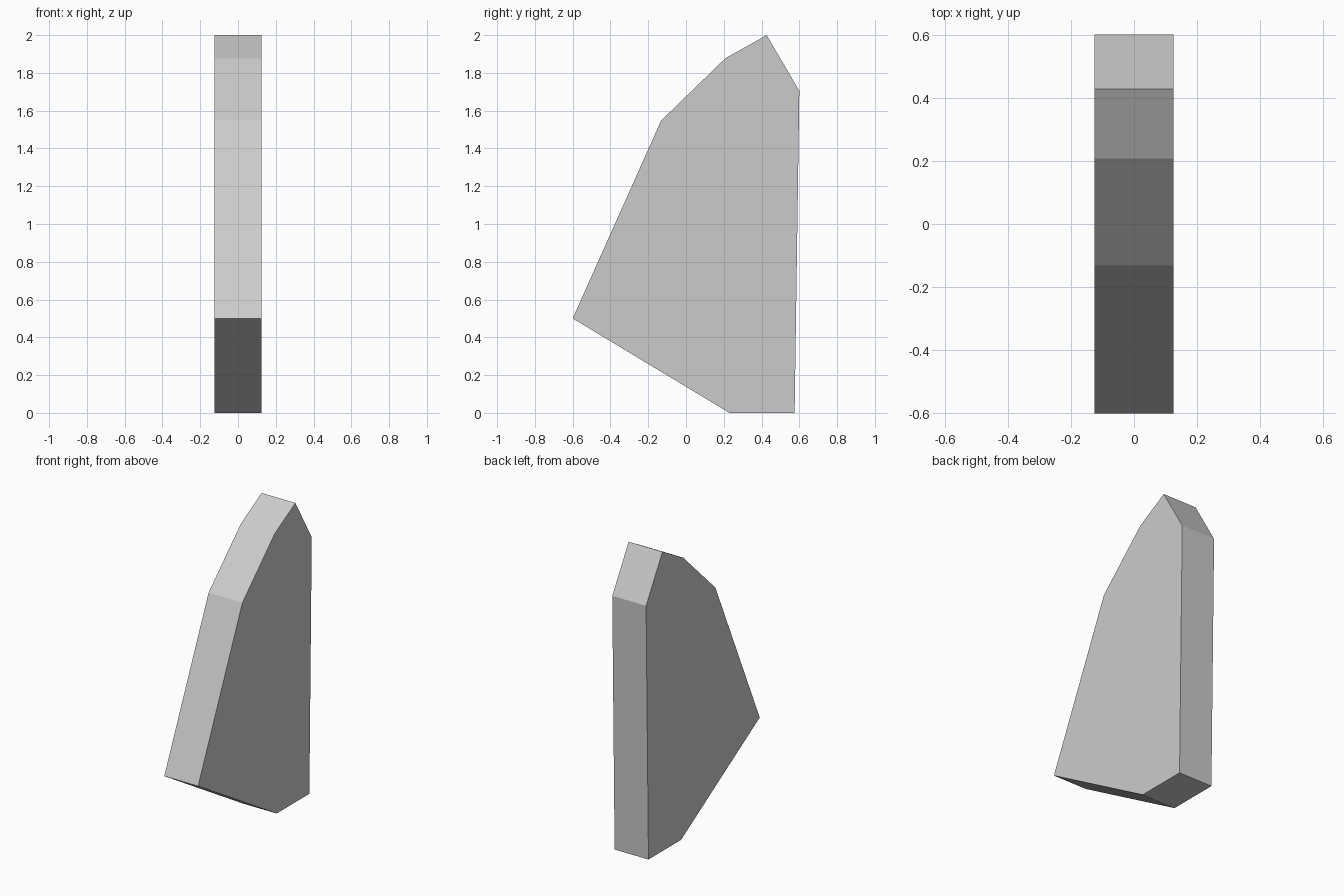
import bpy
import bmesh
from mathutils import Vector

if "Cube" in bpy.data.objects:
    bpy.data.objects.remove(bpy.data.objects["Cube"])

HALF_WIDTH = 0.125

# Side outline (y, z), counter-clockwise seen from +x
PROFILE = [(0.23, 0.0), (0.575, 0.0), (0.6, 1.705), (0.427, 2.0),
           (0.208, 1.877), (-0.132, 1.547), (-0.6, 0.5)]


def extruded_slab(name, profile, half_width):
    bm = bmesh.new()
    face = bm.faces.new([bm.verts.new((-half_width, y, z)) for y, z in profile])
    result = bmesh.ops.extrude_face_region(bm, geom=[face], use_keep_orig=True)
    moved = [g for g in result["geom"] if isinstance(g, bmesh.types.BMVert)]
    bmesh.ops.translate(bm, verts=moved, vec=Vector((2 * half_width, 0, 0)))
    bmesh.ops.recalc_face_normals(bm, faces=bm.faces)
    mesh = bpy.data.meshes.new(name)
    bm.to_mesh(mesh)
    bm.free()
    obj = bpy.data.objects.new(name, mesh)
    bpy.context.collection.objects.link(obj)
    return obj


# Flat-faced fin slab
extruded_slab("fin_slab", PROFILE, HALF_WIDTH)
